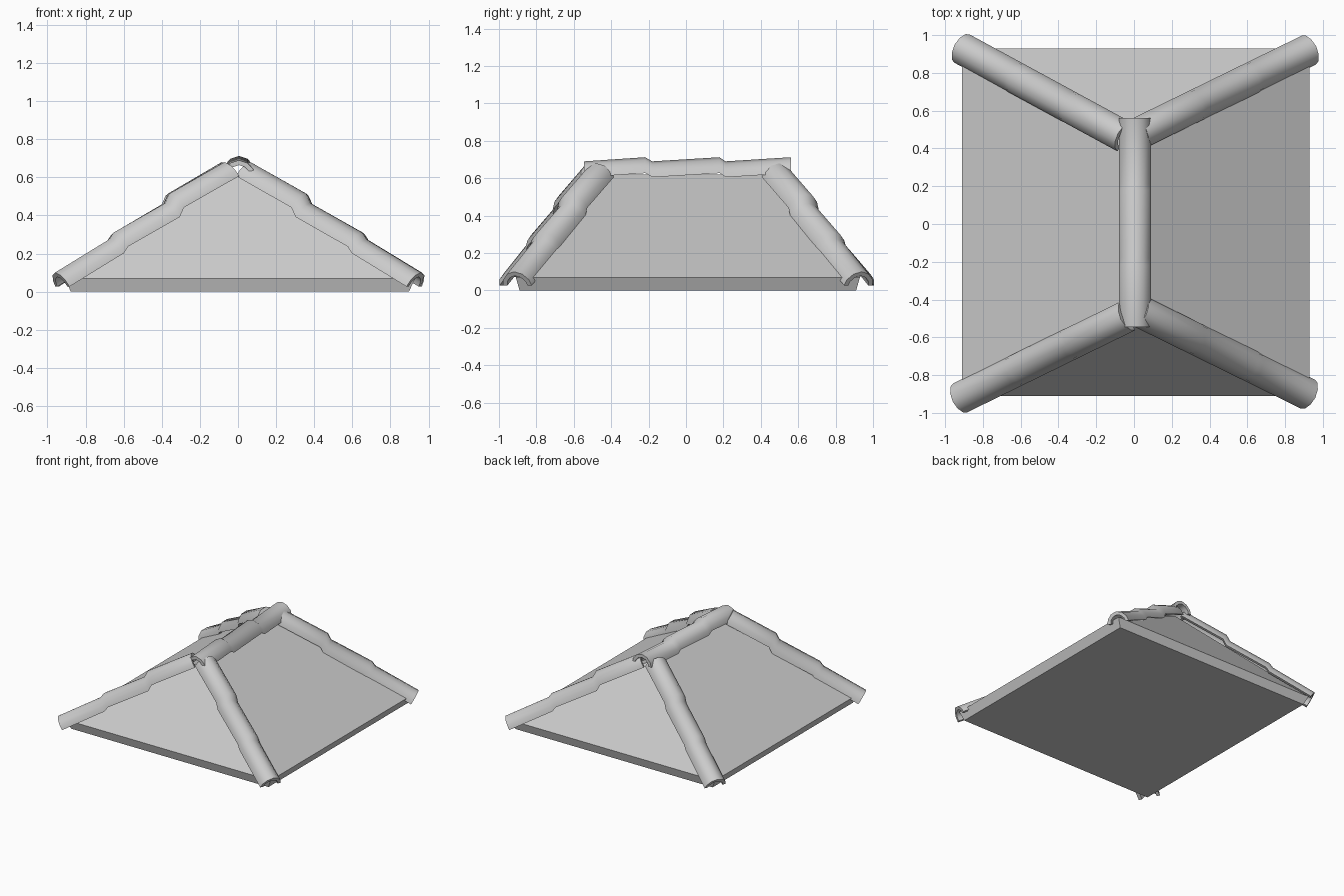
import bpy
from mathutils import Vector

if "Cube" in bpy.data.objects:
    bpy.data.objects.remove(bpy.data.objects["Cube"])

# arch section of a cap tile: (sideways, height)
OUTER = [(-.085, 0), (-.076, .036), (-.045, .070), (0, .085),
         (.045, .070), (.076, .036), (.085, 0)]
INNER = [(x * .70, max(0, y * .70)) for x, y in reversed(OUTER)]
SECTION = OUTER + INNER


def make_object(name, verts, faces):
    mesh = bpy.data.meshes.new(name)
    mesh.from_pydata(verts, [], faces)
    mesh.update()
    obj = bpy.data.objects.new(name, mesh)
    bpy.context.collection.objects.link(obj)
    bpy.context.view_layer.objects.active = obj
    obj.select_set(True)
    bpy.ops.object.mode_set(mode='EDIT')
    bpy.ops.mesh.select_all(action='SELECT')
    bpy.ops.mesh.normals_make_consistent(inside=False)
    bpy.ops.object.mode_set(mode='OBJECT')
    return obj


def cap_row(name, start, end, steps):
    """Sweep the arch along stepped crest points (fraction, crest height)."""
    a = Vector((*start, steps[0][1]))
    b = Vector((*end, steps[-1][1]))
    direction = (b - a).normalized()
    side = direction.cross(Vector((0, 0, 1))).normalized()
    up = side.cross(direction).normalized()
    verts, faces = [], []
    n = len(SECTION)
    for t, z in steps:
        crest = a.lerp(b, t)
        crest.z = z
        verts += [crest + side * x + up * (y - .085) for x, y in SECTION]
    for k in range(len(steps) - 1):
        for i in range(n):
            j = (i + 1) % n
            faces.append((k * n + i, k * n + j, (k + 1) * n + j, (k + 1) * n + i))
    # end rings as quads between outer and inner arch
    for base in (0, (len(steps) - 1) * n):
        for i in range(len(OUTER) - 1):
            faces.append((base + i, base + i + 1, base + n - 2 - i, base + n - 1 - i))
    obj = make_object(name, verts, faces)
    bpy.ops.object.select_all(action='DESELECT')
    obj.select_set(True)
    bpy.ops.object.shade_smooth_by_angle(angle=.72)
    obj.select_set(False)


# hipped roof body with slanted eaves
c, e = .01, .92
corners = [(-1, -1), (1, -1), (1, 1), (-1, 1)]
verts = [(c + sx * .887, c + sy * .90, 0) for sx, sy in corners]
verts += [(c + sx * e, c + sy * e, .07) for sx, sy in corners]
verts += [(.005, -.46, .62), (.005, .48, .62)]
faces = [(3, 2, 1, 0)] + [(i, (i + 1) % 4, (i + 1) % 4 + 4, i + 4) for i in range(4)]
faces += [(4, 5, 8), (5, 6, 9, 8), (6, 7, 9), (7, 4, 8, 9)]
make_object("roof_body", verts, faces).select_set(False)

# ridge caps, three overlapping tiles
cap_row("ridge_caps", (.005, -.545), (.005, .56),
        [(0, .69), (.295, .712), (.33, .69), (.655, .712), (.685, .69), (1, .712)])

# hip caps, one row per corner
HIP = [(0, .10), (.32, .275), (.345, .31), (.65, .465), (.675, .515), (1, .68)]
for name, low, high in [
        ("front_right", (.96, -.92), (.065, -.48)),
        ("front_left", (-.96, -.94), (-.07, -.505)),
        ("back_right", (.965, .94), (.065, .50)),
        ("back_left", (-.95, .95), (-.085, .48))]:
    cap_row("hip_caps_" + name, low, high, HIP)
